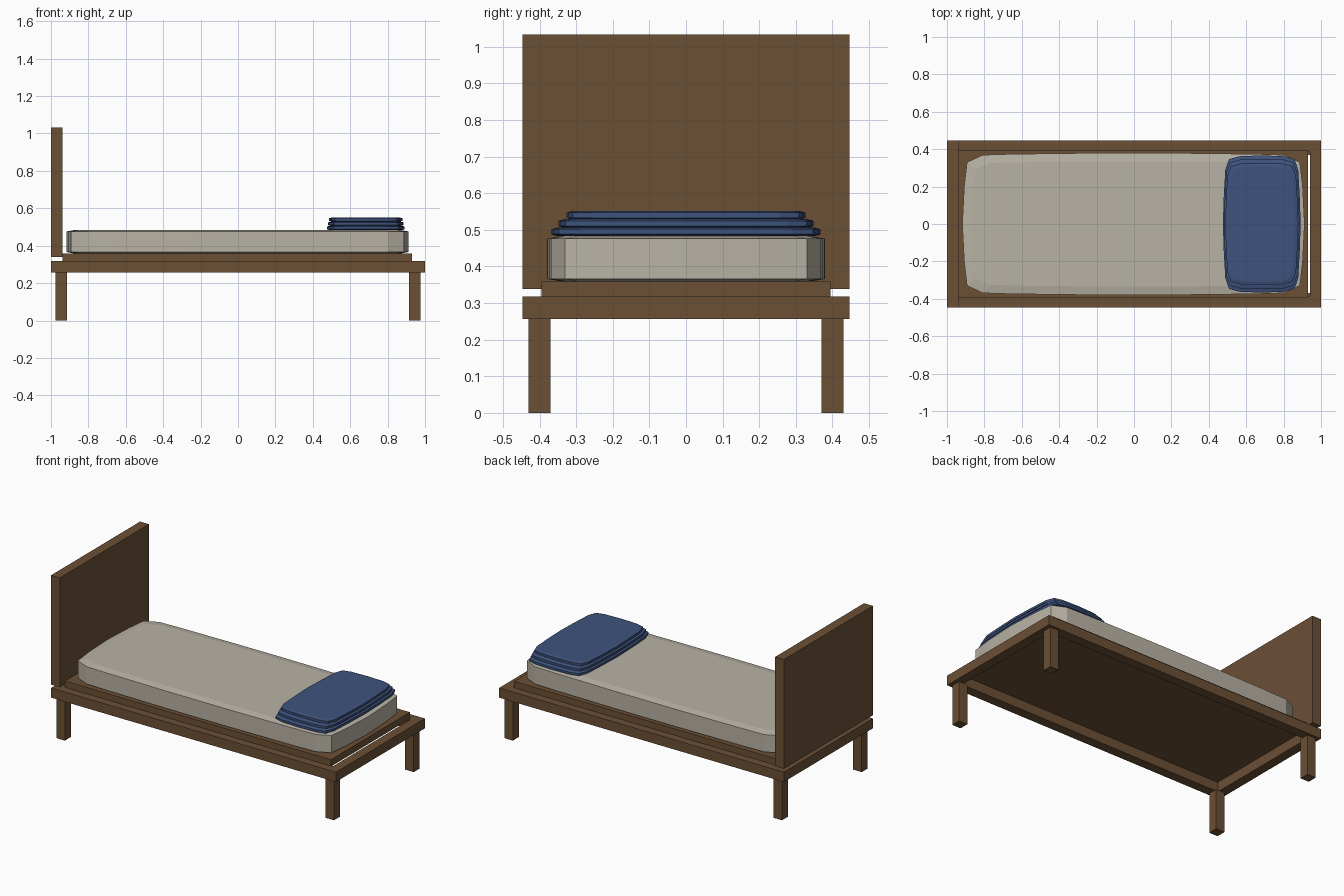
import bpy, bmesh

if "Cube" in bpy.data.objects:
    bpy.data.objects.remove(bpy.data.objects["Cube"])


def material(name, rgb):
    m = bpy.data.materials.new(name)
    m.diffuse_color = (*rgb, 1)
    m.use_nodes = True
    m.node_tree.nodes["Principled BSDF"].inputs["Base Color"].default_value = m.diffuse_color
    return m


wood = material("brown wood", (0.150, 0.080, 0.036))
linen = material("beige linen", (0.485, 0.448, 0.376))
blue = material("blue fabric", (0.048, 0.086, 0.205))


def finish(bm, name, mat):
    bmesh.ops.recalc_face_normals(bm, faces=bm.faces)
    me = bpy.data.meshes.new(name)
    bm.to_mesh(me)
    bm.free()
    me.materials.append(mat)
    ob = bpy.data.objects.new(name, me)
    bpy.context.collection.objects.link(ob)
    return ob


def box(name, x0, x1, y0, y1, z0, z1, mat=wood):
    bm = bmesh.new()
    bmesh.ops.create_cube(bm, size=1)
    for v in bm.verts:
        v.co = ((x0 + x1) / 2 + v.co.x * (x1 - x0),
                (y0 + y1) / 2 + v.co.y * (y1 - y0),
                (z0 + z1) / 2 + v.co.z * (z1 - z0))
    return finish(bm, name, mat)


def cushion(name, cx, quarter, rings, mat):
    """Loft a mirrored quarter outline through rings of (inset, z)."""
    hx = max(p[0] for p in quarter)
    hy = max(p[1] for p in quarter)
    q = quarter
    outline = (q + [(-x, y) for x, y in q[-2::-1]]
               + [(-x, -y) for x, y in q[1:]]
               + [(x, -y) for x, y in q[-2:0:-1]])
    bm = bmesh.new()
    loops = [[bm.verts.new((cx + x * (1 - d / hx), y * (1 - d / hy), z))
              for x, y in outline] for d, z in rings]
    n = len(outline)
    for a, b in zip(loops, loops[1:]):
        for i in range(n):
            j = (i + 1) % n
            bm.faces.new((a[i], a[j], b[j], b[i]))
    bm.faces.new(loops[0])
    bm.faces.new(loops[-1])
    return finish(bm, name, mat)


# Legs
for xn, x in (("head", -0.945), ("foot", 0.945)):
    for yn, y in (("front", -0.40), ("back", 0.40)):
        box(f"{xn}_{yn}_leg", x - 0.03, x + 0.03, y - 0.03, y + 0.03, 0, 0.256)

# Rail frame, open underneath
for yn, s in (("front", -1), ("back", 1)):
    ys = sorted((s * 0.385, s * 0.446))
    box(f"{yn}_rail", -1, 1, *ys, 0.256, 0.318)
for xn, s in (("head", -1), ("foot", 1)):
    xs = sorted((s * 0.94, s * 1.0))
    box(f"{xn}_rail", *xs, -0.385, 0.385, 0.256, 0.318)

# Platform and headboard
box("platform", -0.938, 0.93, -0.395, 0.395, 0.316, 0.359)
box("headboard", -1, -0.938, -0.446, 0.446, 0.339, 1.033)

# Mattress with softly bowed sides
cushion("mattress", -0.003,
        [(0.915, 0), (0.905, 0.2), (0.89, 0.33), (0.805, 0.369),
         (0.65, 0.374), (0.25, 0.379), (0, 0.38)],
        [(0.04, 0.359), (0.0, 0.366), (0.0, 0.476), (0.045, 0.484)], linen)

# Pillow built of three stacked pads
pad = [(0.208, 0), (0.203, 0.15), (0.195, 0.29), (0.175, 0.347),
       (0.12, 0.362), (0, 0.367)]
for i, (name, inset) in enumerate((("lower", 0), ("middle", 0.5), ("upper", 1.1))):
    z = 0.483 + 0.0225 * i
    q = [(x * (1 - 0.055 * inset), y * (1 - 0.1 * inset)) for x, y in pad]
    cushion(f"pillow_{name}_pad", 0.683, q,
            [(0.015, z), (0, z + 0.005), (0, z + 0.019), (0.018, z + 0.024)], blue)
